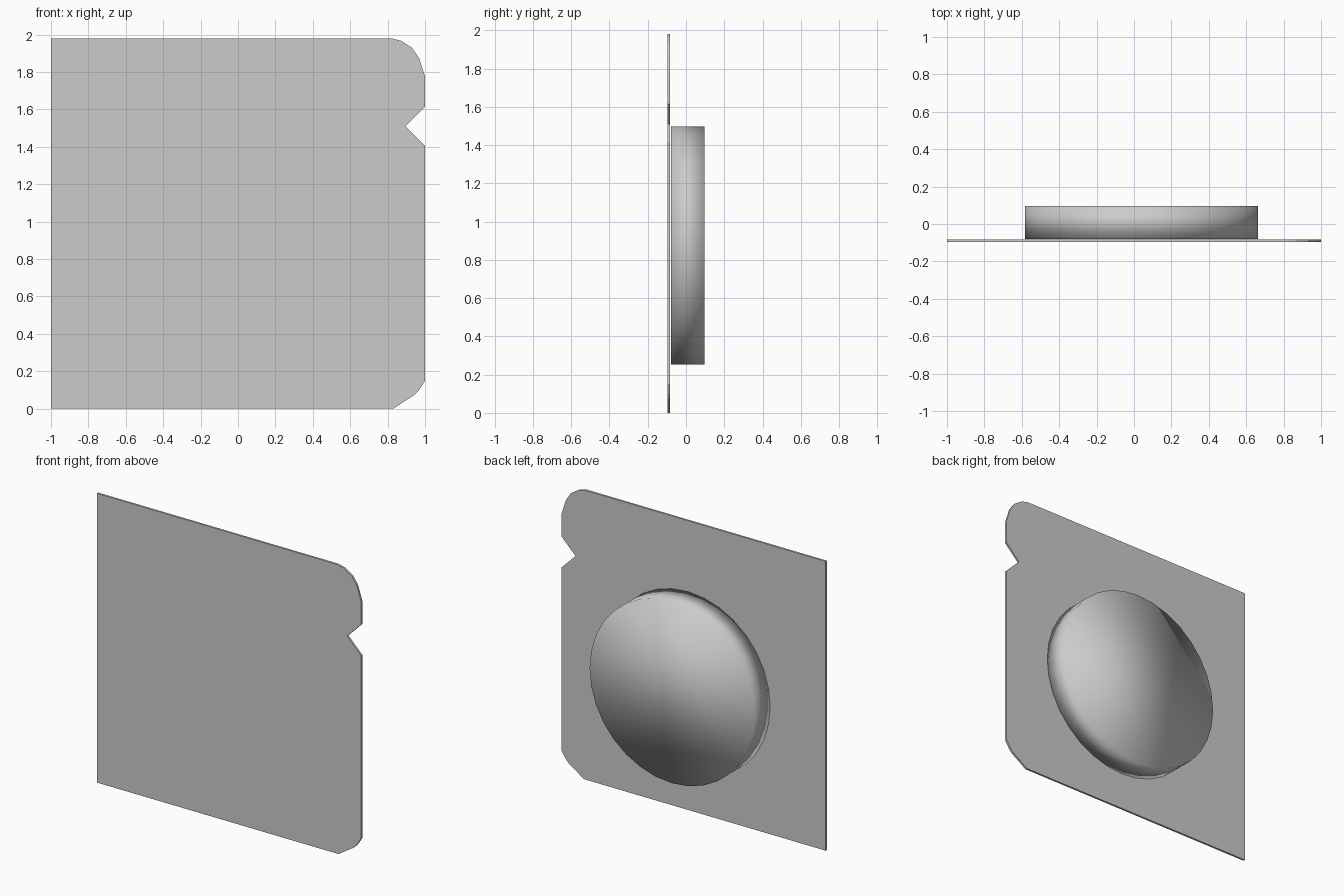
import bpy
import bmesh
from math import pi
from mathutils import Matrix, Vector

cube = bpy.data.objects.get("Cube")
if cube:
    bpy.data.objects.remove(cube, do_unlink=True)

grey = bpy.data.materials.new("light_grey")
grey.use_nodes = True
GREY = (0.6, 0.6, 0.6, 1.0)
grey.diffuse_color = GREY
grey.node_tree.nodes["Principled BSDF"].inputs["Base Color"].default_value = GREY


def make_object(name, bm, smooth=False):
    bmesh.ops.recalc_face_normals(bm, faces=bm.faces)
    mesh = bpy.data.meshes.new(name)
    for face in bm.faces:
        face.smooth = smooth
    bm.to_mesh(mesh)
    bm.free()
    mesh.materials.append(grey)
    obj = bpy.data.objects.new(name, mesh)
    bpy.context.collection.objects.link(obj)
    return obj


# Thin plate: square on one side, rounded corners and a notch on the other
FRONT, BACK = -0.097, -0.083
outline = [
    (-1, 0), (0.83, 0), (0.945, 0.075), (0.968, 0.10), (1, 0.15),
    (1, 1.405), (0.895, 1.51), (1, 1.615),
    (1, 1.775), (0.968, 1.875), (0.93, 1.93), (0.87, 1.968), (0.82, 1.98),
    (-1, 1.98),
]
bm = bmesh.new()
face = bm.faces.new([bm.verts.new((x, FRONT, z)) for x, z in outline])
extruded = bmesh.ops.extrude_face_region(bm, geom=[face], use_keep_orig=True)
moved = [v for v in extruded["geom"] if isinstance(v, bmesh.types.BMVert)]
bmesh.ops.translate(bm, verts=moved, vec=Vector((0, BACK - FRONT, 0)))
make_object("notched_plate", bm)

# Round disc on the back, smooth all over so its rim blends into the cap
DISC_START, DISC_END = -0.079, 0.097
bm = bmesh.new()
bmesh.ops.create_cone(
    bm, cap_ends=True, segments=32, radius1=0.622, radius2=0.622,
    depth=DISC_END - DISC_START,
    matrix=Matrix.Translation((0.04, (DISC_START + DISC_END) / 2, 0.875))
    @ Matrix.Rotation(pi / 2, 4, "X"),
)
make_object("back_disc", bm, smooth=True)
